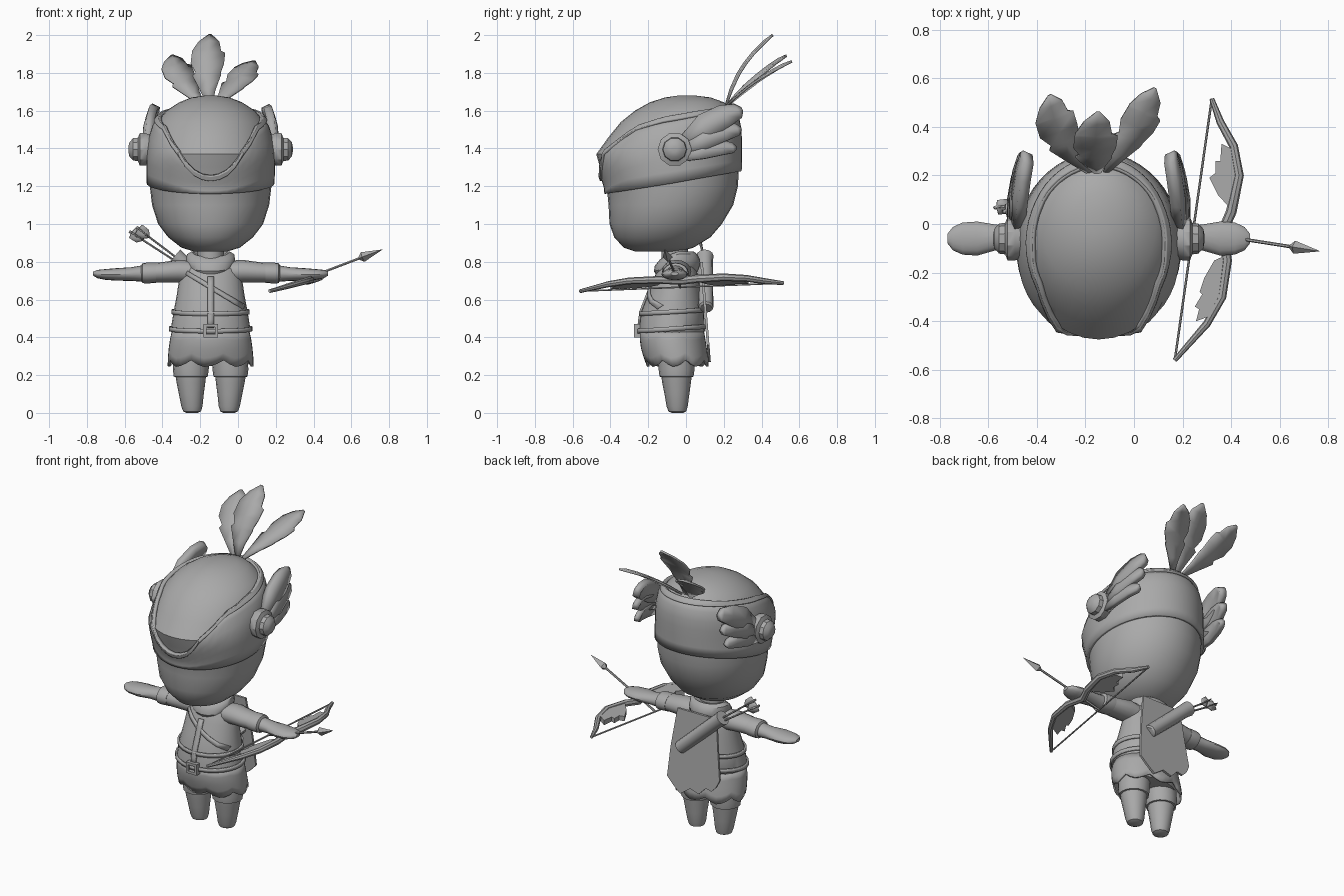
import bpy, bmesh, math
from mathutils import Vector as V

CX = -0.145  # body centre line
grey = bpy.data.materials.new("grey")
grey.diffuse_color = (0.4, 0.4, 0.4, 1)


def finish(name, bm, angle=35, solid=0, offset=0):
    bmesh.ops.recalc_face_normals(bm, faces=bm.faces[:])
    me = bpy.data.meshes.new(name)
    bm.to_mesh(me)
    bm.free()
    me.materials.append(grey)
    ob = bpy.data.objects.new(name, me)
    bpy.context.collection.objects.link(ob)
    if solid:
        m = ob.modifiers.new("thickness", 'SOLIDIFY')
        m.thickness, m.offset = solid, offset
    bpy.ops.object.select_all(action='DESELECT')
    ob.select_set(True)
    bpy.context.view_layer.objects.active = ob
    bpy.ops.object.shade_smooth_by_angle(angle=math.radians(angle))
    return ob


def loft(name, rings, caps=True, closed=True, **kw):
    bm = bmesh.new()
    rows = [[bm.verts.new(p) for p in r] for r in rings]
    n = len(rows[0])
    for a, b in zip(rows, rows[1:]):
        for i in range(n if closed else n - 1):
            j = (i + 1) % n
            bm.faces.new((a[i], a[j], b[j], b[i]))
    if caps and closed:
        bm.faces.new(rows[0])
        bm.faces.new(rows[-1])
    return finish(name, bm, **kw)


def ring(c, u, v, n=16):
    c, u, v = V(c), V(u), V(v)
    return [c + u * math.cos(2 * math.pi * i / n) + v * math.sin(2 * math.pi * i / n) for i in range(n)]


def interp(table, t):
    if t <= table[0][0]:
        return table[0][1:]
    for a, b in zip(table, table[1:]):
        if t <= b[0]:
            k = (t - a[0]) / (b[0] - a[0])
            return [p + (q - p) * k for p, q in zip(a[1:], b[1:])]
    return table[-1][1:]


def around(table, z, a, off=0.0):
    """Point on an upright body whose table rows are z, front, back, half width."""
    f, b, h = interp(table, z)
    return V((CX + (h + off) * math.cos(a), (f + b) / 2 + ((b - f) / 2 + off) * math.sin(a), z))


def angles(n):
    return [2 * math.pi * i / n for i in range(n)]


def rod(name, pts, r, n=8):
    """Tube along points; r is one radius or one per point."""
    pts = [V(p) for p in pts]
    rs = r if isinstance(r, (list, tuple)) else [r] * len(pts)
    rings = []
    for i, p in enumerate(pts):
        d = (pts[min(i + 1, len(pts) - 1)] - pts[max(i - 1, 0)]).normalized()
        u = d.cross(V((0, 0, 1)) if abs(d.z) < 0.9 else V((1, 0, 0))).normalized()
        rings.append(ring(p, u * rs[i], d.cross(u) * rs[i], n))
    return loft(name, rings)


def feather(name, base, tip, normal, width, shape, bend=(0, 0, 0), solid=0.012):
    """Ridged blade; shape rows are t, left width, right width."""
    base, tip, bend = V(base), V(tip), V(bend)
    w = (tip - base).cross(V(normal)).normalized() * width
    n = w.cross(tip - base).normalized() * width * 0.1
    rows = []
    for t, l, r in shape:
        c = base.lerp(tip, t) + bend * math.sin(math.pi * t)
        rows.append([c - w * l, c + n * min(1, l + r), c + w * r])
    return loft(name, rows, closed=False, angle=20, solid=solid)


def plate(name, pts, depth, angle=30):
    bm = bmesh.new()
    f = bm.faces.new([bm.verts.new(p) for p in pts])
    g = bmesh.ops.extrude_face_region(bm, geom=[f])
    bmesh.ops.translate(bm, vec=V(depth), verts=[v for v in g["geom"] if isinstance(v, bmesh.types.BMVert)])
    return finish(name, bm, angle)


# Head and dome
HEAD = [(0.855, -0.27, -0.03, 0.09), (0.875, -0.33, 0.04, 0.155), (0.93, -0.38, 0.13, 0.225),
        (1.0, -0.405, 0.19, 0.278), (1.1, -0.41, 0.25, 0.31), (1.2, -0.42, 0.275, 0.322),
        (1.3, -0.455, 0.28, 0.325), (1.37, -0.475, 0.28, 0.323), (1.46, -0.41, 0.28, 0.312),
        (1.54, -0.345, 0.275, 0.285), (1.60, -0.27, 0.25, 0.235), (1.645, -0.19, 0.20, 0.165),
        (1.67, -0.11, 0.13, 0.10), (1.68, -0.04, 0.05, 0.03)]
loft("head", [[around(HEAD, r[0], a) for a in angles(32)] for r in HEAD])

# Helmet band with the dipped brow opening, and its raised rim
TOP = [(-1, 1.255), (-0.96, 1.29), (-0.857, 1.40), (-0.65, 1.515), (-0.3, 1.56), (0.3, 1.595), (1, 1.62)]
LOW = [(-1, 1.16), (0, 1.215), (1, 1.28)]


def band(name, off, thick, rim):
    rows = []
    for k in range(7):
        row = []
        for a in angles(48):
            s = math.sin(a)
            top, low = interp(TOP, s)[0], interp(LOW, s)[0]
            if rim:
                low = top - 0.025
            row.append(around(HEAD, low + (top - low) * k / 6, a, off))
        rows.append(row)
    loft(name, rows, caps=False, solid=thick)


band("helmet_band", 0.008, 0.016, False)
band("helmet_rim", 0.014, 0.022, True)

# Ear knobs and three-feathered wings
for s, side in ((-1, "right"), (1, "left")):
    def X(d):
        return CX + s * d
    prof = [(0.29, 0.07), (0.345, 0.09), (0.375, 0.09), (0.385, 0.065), (0.41, 0.062), (0.43, 0.04), (0.435, 0.015)]
    loft("ear_knob_" + side, [ring((X(d), -0.06, 1.395), (0, r, 0), (0, 0, r), 10) for d, r in prof])
    wings = [((0.31, 1.47), (0.29, 1.60), 0.075, 0.045), ((0.325, 1.425), (0.285, 1.50), 0.06, 0.04),
             ((0.335, 1.385), (0.26, 1.40), 0.05, 0.035)]
    for i, ((d, z0), (y1, z1), w, th) in enumerate(wings):
        shape = [(0, 0.45, 0.45), (0.35, 0.9, 0.9), (0.7, 0.8, 0.8), (0.93, 0.5, 0.55), (1, 0.1, 0.1)]
        feather("ear_wing_%s_%d" % (side, i), (X(d + 0.02), 0.0, z0 - 0.03), (X(d - 0.02), y1, z1),
                (s, 0, 0.2), w, shape, (s * 0.012, 0, 0.02), th)

# Crest feathers
CREST = [(0, 0.1, 0.1), (0.2, 0.5, 0.4), (0.38, 0.9, 0.75), (0.42, 0.7, 0.75), (0.55, 1, 0.95),
         (0.70, 0.95, 1), (0.73, 0.95, 0.75), (0.88, 0.6, 0.6), (1, 0.05, 0.1)]
feather("crest_left", (-0.18, 0.21, 1.62), (-0.35, 0.53, 1.89), (0.1, -0.6, 0.7), 0.085, CREST, (-0.035, 0, 0.02))
feather("crest_middle", (-0.15, 0.21, 1.62), (-0.15, 0.46, 2.0), (0, -0.8, 0.5), 0.09, CREST, (-0.01, -0.03, 0.02))
feather("crest_right", (-0.12, 0.21, 1.62), (0.085, 0.56, 1.86), (-0.1, -0.6, 0.7), 0.075, CREST, (0.02, 0, 0.02))

# Torso, neck, hood collar and skirt
TORSO = [(0.40, -0.21, 0.08, 0.19), (0.435, -0.25, 0.10, 0.212), (0.53, -0.24, 0.095, 0.197),
         (0.62, -0.205, 0.08, 0.18), (0.70, -0.175, 0.07, 0.168), (0.76, -0.15, 0.055, 0.155),
         (0.80, -0.13, 0.04, 0.12), (0.82, -0.11, 0.02, 0.08)]
loft("tunic", [[around(TORSO, r[0], a) for a in angles(28)] for r in TORSO])
loft("neck", [ring((CX, -0.06, z), (0.07, 0, 0), (0, 0.07, 0)) for z in (0.78, 0.9)])
HOOD = [(0.745, -0.15, 0.06, 0.10), (0.78, -0.17, 0.075, 0.125), (0.81, -0.165, 0.075, 0.13),
        (0.84, -0.14, 0.06, 0.125), (0.855, -0.12, 0.04, 0.10), (0.845, -0.10, 0.02, 0.075)]
loft("hood_collar", [[around(HOOD[i:i + 1], HOOD[i][0], a) - V((0, 0, max(0, -math.sin(a)) * 0.03))
                      for a in angles(20)] for i in range(len(HOOD))])
SKIRT = [(0.23, -0.195, 0.115, 0.222), (0.30, -0.22, 0.11, 0.22), (0.37, -0.24, 0.10, 0.213),
         (0.43, -0.235, 0.09, 0.2)]
rows = []
for k in range(5):
    row = []
    for i, a in enumerate(angles(40)):
        hem = 0.25 + (0.0, 0.012, 0.03, 0.008, -0.005)[i % 5]
        row.append(around(SKIRT, hem + (0.43 - hem) * k / 4, a))
    rows.append(row)
loft("skirt", rows, caps=False, solid=0.012)
loft("hips", [ring((CX, -0.05, z), (0.19, 0, 0), (0, r, 0), 20) for z, r in ((0.28, 0.13), (0.40, 0.14))])


# Belts, buckle and straps following the tunic
def strip(name, pts, w, thick=0.012):
    rows = []
    for x, z, dx, dz in pts:
        row = []
        for k in (-1, 1):
            px, pz = x + dx * w * k, z + dz * w * k
            f, b, h = interp(TORSO, pz)
            q = min(0.98, abs((px - CX) / h))
            row.append((px, (f + b) / 2 - (b - f) / 2 * math.sqrt(1 - q * q) - 0.004, pz))
        rows.append(row)
    loft(name, rows, closed=False, solid=thick)


for name, z, tilt in (("upper_belt", 0.535, 0.01), ("hem_belt", 0.445, 0.012)):
    loft(name, [[around(TORSO, z, a, 0.006) + V((0, 0, dz + tilt * math.sin(a))) for a in angles(28)]
                for dz in (-0.012, 0.012)], caps=False, solid=0.01)
strip("front_strap", [(CX, 0.45 + 0.045 * i, 1, 0) for i in range(7)], 0.017)
strip("shoulder_strap", [(-0.27 + 0.05 * i, 0.74 - 0.03 * i, 0.4, 0.9) for i in range(7)], 0.012)
for x, z, w, h in ((0, 0.463, 0.038, 0.008), (0, 0.408, 0.038, 0.008), (-0.031, 0.435, 0.008, 0.03),
                   (0.031, 0.435, 0.008, 0.03)):
    plate("buckle", [(CX + x + a * w, -0.275, z + b * h) for a, b in ((-1, -1), (1, -1), (1, 1), (-1, 1))],
          (0, 0.035, 0))

# Arms, cuffs, hands and legs
for s, side in ((-1, "right"), (1, "left")):
    def along(rows, n=16):
        return [ring((CX + s * d, y, z), (0, ry, 0), (0, 0, rz), n) for d, y, z, ry, rz in rows]
    loft("sleeve_" + side, along([(0.08, -0.05, 0.745, 0.07, 0.06), (0.17, -0.05, 0.75, 0.078, 0.06),
                                  (0.25, -0.055, 0.745, 0.07, 0.054), (0.31, -0.055, 0.742, 0.063, 0.051)]))
    loft("cuff_" + side, along([(0.29, -0.055, 0.742, 0.068, 0.054), (0.34, -0.055, 0.74, 0.07, 0.055),
                                (0.36, -0.055, 0.74, 0.066, 0.053), (0.37, -0.055, 0.74, 0.045, 0.035)]))
    loft("hand_" + side, along([(0.35, -0.055, 0.738, 0.05, 0.045), (0.42, -0.055, 0.735, 0.052, 0.036),
                                (0.50, -0.06, 0.733, 0.07, 0.033), (0.56, -0.06, 0.733, 0.066, 0.028),
                                (0.60, -0.06, 0.735, 0.048, 0.022), (0.622, -0.06, 0.737, 0.02, 0.01)]))
    LEG = [(0.0, 0.098, -0.046, 0.03), (0.008, 0.098, -0.046, 0.047), (0.035, 0.099, -0.047, 0.056),
           (0.10, 0.102, -0.048, 0.066), (0.16, 0.104, -0.05, 0.076), (0.19, 0.105, -0.05, 0.08),
           (0.192, 0.105, -0.05, 0.09), (0.23, 0.105, -0.05, 0.095), (0.30, 0.10, -0.05, 0.095)]
    loft("leg_" + side, [ring((CX + s * d, y, z), (r, 0, 0), (0, r, 0)) for z, d, y, r in LEG])

# Back cape with a ragged hem
CAPE = [(-0.28, 0.80), (-0.30, 0.62), (-0.325, 0.42), (-0.30, 0.37), (-0.27, 0.34), (-0.23, 0.35),
        (-0.18, 0.30), (-0.12, 0.32), (-0.05, 0.27), (0.0, 0.31), (0.05, 0.36), (0.035, 0.55), (0.0, 0.80)]
plate("cape", [(x, 0.075 + 0.08 * (0.8 - z), z) for x, z in CAPE], (0, 0.014, 0))

# Quiver and its arrows
rod("quiver", [(-0.03, 0.105, 0.555), (-0.035, 0.105, 0.56), (-0.30, 0.10, 0.80), (-0.335, 0.10, 0.83)],
    [0.03, 0.04, 0.042, 0.046], 12)
for i, (x, y, z) in enumerate([(-0.55, 0.07, 0.945), (-0.515, 0.055, 0.965)]):
    d = (V((x, y, z)) - V((-0.31, 0.10, 0.80))).normalized()
    rod("quiver_arrow", [(-0.31, 0.10, 0.79 + 0.02 * i), (x, y, z)], 0.006, 6)
    for n in ((0, 1, 0), (0.6, 0, 0.8)):
        e = V((x, y, z))
        feather("quiver_fletching", e - d * 0.06, e + d * 0.03, n, 0.03,
                [(0, 0.1, 0.1), (0.3, 1, 1), (0.8, 1, 1), (0.85, 0.3, 0.3), (1, 0.2, 0.2)], solid=0.006)


# Bow lying in a tilted plane, with feathered limbs and string
def bz(x):
    return 0.645 + (x - 0.17) * 0.28


BOW = [(0.168, -0.56), (0.30, -0.41), (0.362, -0.30), (0.383, -0.15), (0.365, -0.03), (0.40, 0.05),
       (0.432, 0.20), (0.41, 0.32), (0.355, 0.42), (0.32, 0.515)]
rod("bow", [(x, y, bz(x)) for x, y in BOW],
    [0.01, 0.016, 0.018, 0.02, 0.022, 0.022, 0.02, 0.018, 0.016, 0.01])
rod("bow_string", [(x, y, bz(x)) for x, y in (BOW[0], BOW[-1])], 0.005, 6)
LIMB = [[(0.40, 0.06), (0.345, 0.12), (0.31, 0.19), (0.335, 0.21), (0.335, 0.26), (0.355, 0.26), (0.36, 0.33),
         (0.40, 0.31), (0.43, 0.20)],
        [(0.375, -0.13), (0.33, -0.15), (0.29, -0.22), (0.27, -0.28), (0.28, -0.29), (0.25, -0.34),
         (0.268, -0.35), (0.255, -0.40), (0.31, -0.38), (0.362, -0.28)]]
for pts in LIMB:
    plate("bow_limb_feathers", [(x, y, bz(x) - 0.015) for x, y in pts], (0, 0, 0.03))

# Nocked arrow with a leaf-shaped head
a, b = V((0.24, -0.03, 0.665)), V((0.765, -0.112, 0.865))
rod("arrow_shaft", [a, a.lerp(b, 0.85)], 0.007, 6)
rod("arrow_head", [a.lerp(b, t) for t in (0.76, 0.80, 0.997)], [0.006, 0.027, 0.001], 4)
